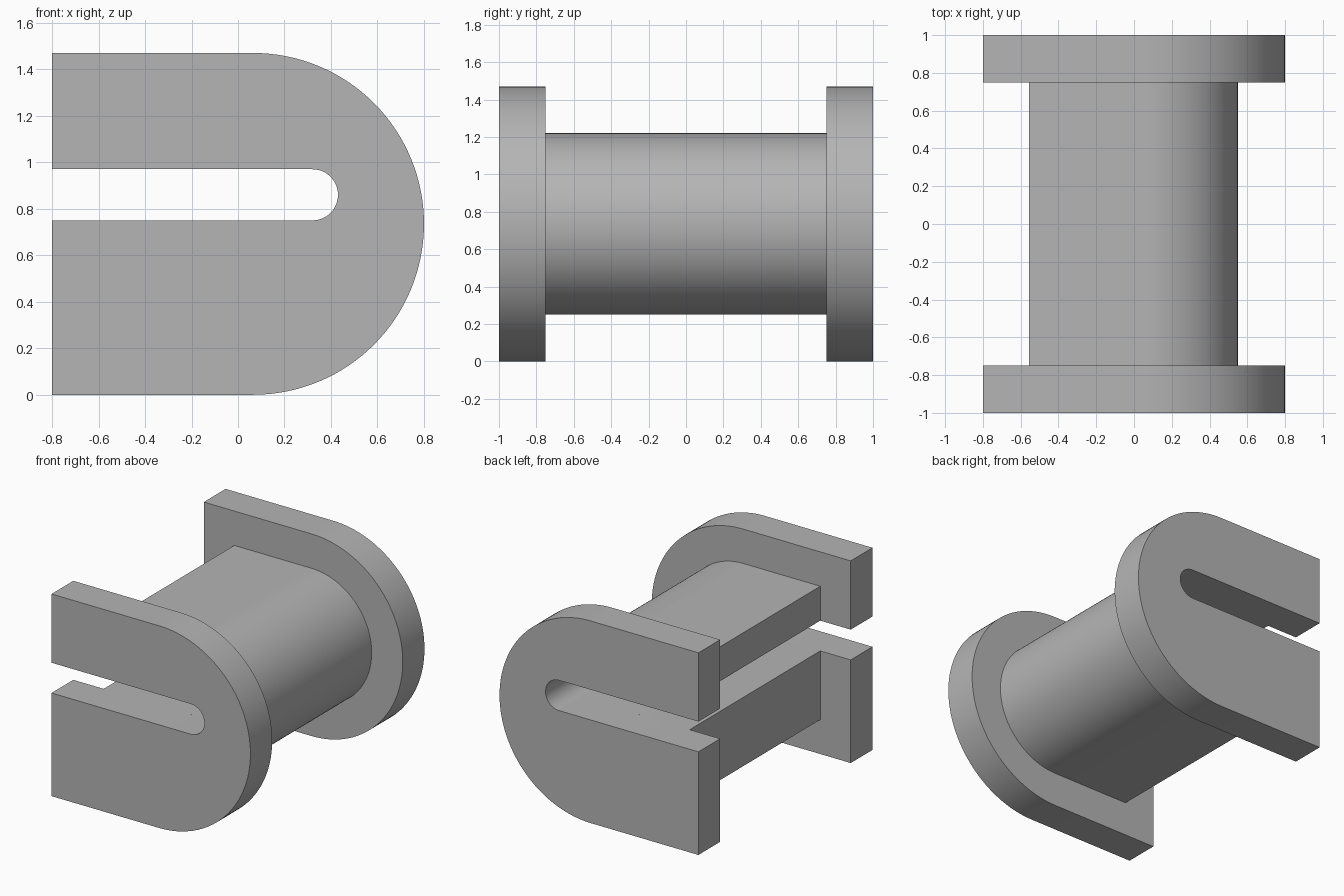
import bpy
import bmesh
from math import cos, sin, pi, radians

cube = bpy.data.objects.get("Cube")
if cube:
    bpy.data.objects.remove(cube, do_unlink=True)

MID_Z = 0.735     # centre height of the rounded outline
ARC_X = 0.065     # centre of the outer arcs
SLOT_Z = 0.86
SLOT_X = 0.32     # centre of the slot's rounded end
SLOT_R = 0.11

grey = bpy.data.materials.new("plain grey")
grey.use_nodes = True
colour = (0.46, 0.46, 0.46, 1)
grey.diffuse_color = colour
grey.node_tree.nodes["Principled BSDF"].inputs["Base Color"].default_value = colour


def half_circle(cx, cz, r, steps):
    """Points from bottom to top around the +x side."""
    angles = [-pi / 2 + pi * i / steps for i in range(steps + 1)]
    return [(cx + r * cos(a), cz + r * sin(a)) for a in angles]


def slotted_block(name, left, radius, y0, y1):
    """Rounded block, open towards -x through a round-ended slot."""
    outer = half_circle(ARC_X, MID_Z, radius, 64)
    slot = half_circle(SLOT_X, SLOT_Z, SLOT_R, 24)[::-1]
    outline = ([(left, MID_Z - radius)] + outer + [(left, MID_Z + radius)]
               + [(left, SLOT_Z + SLOT_R)] + slot + [(left, SLOT_Z - SLOT_R)])
    bm = bmesh.new()
    face = bm.faces.new([bm.verts.new((x, y0, z)) for x, z in outline])
    result = bmesh.ops.extrude_face_region(bm, geom=[face], use_keep_orig=True)
    moved = [v for v in result["geom"] if isinstance(v, bmesh.types.BMVert)]
    bmesh.ops.translate(bm, verts=moved, vec=(0, y1 - y0, 0))
    bmesh.ops.recalc_face_normals(bm, faces=bm.faces)
    mesh = bpy.data.meshes.new(name)
    bm.to_mesh(mesh)
    bm.free()
    mesh.materials.append(grey)
    obj = bpy.data.objects.new(name, mesh)
    bpy.context.collection.objects.link(obj)
    bpy.ops.object.select_all(action="DESELECT")
    obj.select_set(True)
    bpy.context.view_layer.objects.active = obj
    bpy.ops.object.shade_smooth_by_angle(angle=radians(30))


# End flanges and the smaller core between them
slotted_block("front_flange", -0.8, 0.735, -1, -0.75)
slotted_block("back_flange", -0.8, 0.735, 0.75, 1)
slotted_block("core", -0.555, 0.485, -0.75, 0.75)
